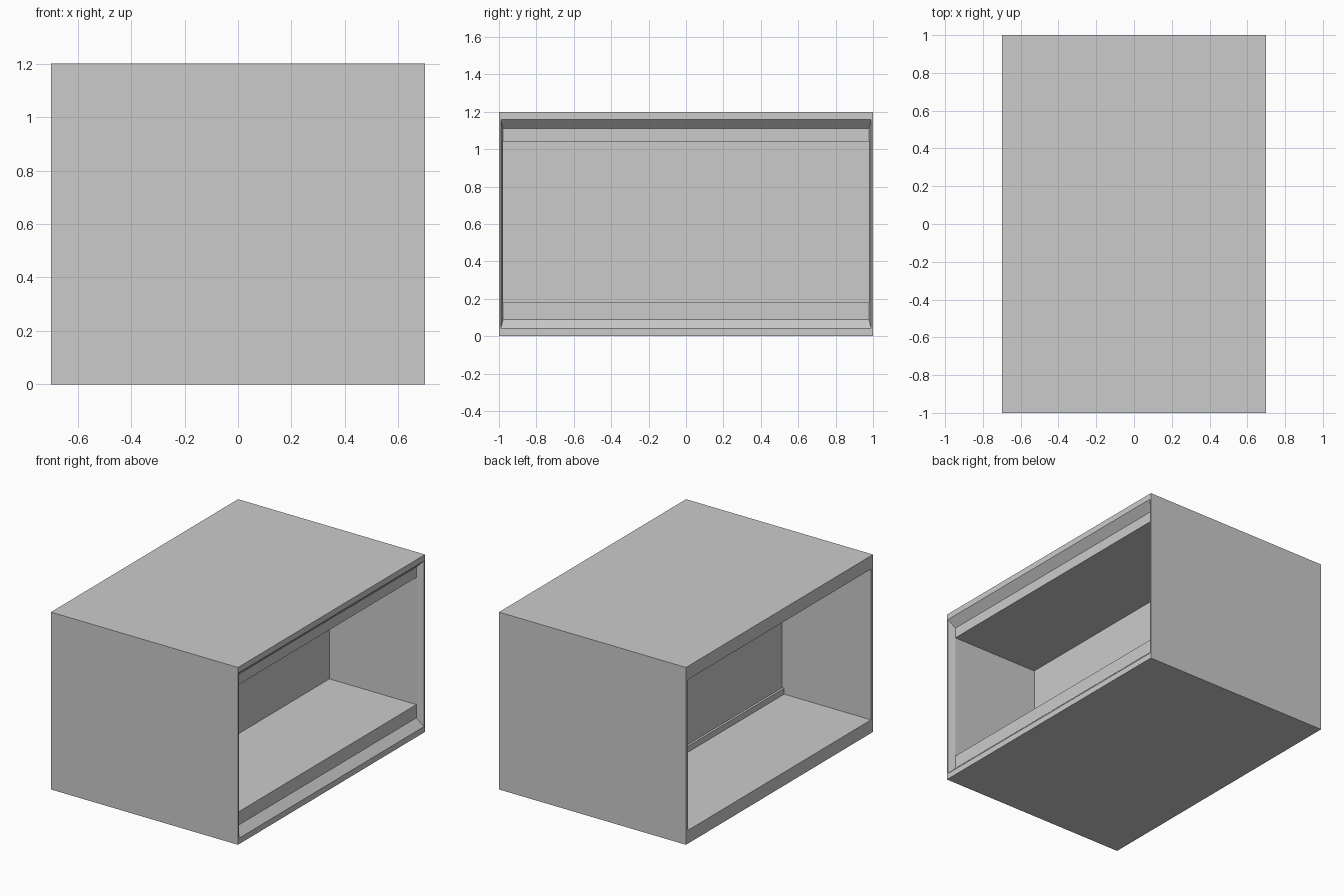
import bpy, bmesh

if "Cube" in bpy.data.objects:
    bpy.data.objects.remove(bpy.data.objects["Cube"])

INNER_Y = 0.978      # half width of the inside
LOW, HIGH = 0.09, 1.11   # inside of the shell
SINK = 0.02          # how far inner parts sit into the shell


def finish(name, bm):
    bmesh.ops.recalc_face_normals(bm, faces=bm.faces)
    mesh = bpy.data.meshes.new(name)
    bm.to_mesh(mesh)
    bm.free()
    obj = bpy.data.objects.new(name, mesh)
    bpy.context.collection.objects.link(obj)
    return obj


def box(name, x0, x1, z0, z1):
    """Full-width block spanning the inside of the shell."""
    y = INNER_Y + 0.01
    bm = bmesh.new()
    bmesh.ops.create_cube(bm, size=1)
    for v in bm.verts:
        v.co = (x1 if v.co.x > 0 else x0,
                y if v.co.y > 0 else -y,
                z1 if v.co.z > 0 else z0)
    return finish(name, bm)


# Outer shell: a rectangular tube along x with a chamfered right-hand mouth
rings = [  # x, half width, bottom, top
    (0.70, 1.00, 0.00, 1.20),
    (-0.70, 1.00, 0.00, 1.20),
    (-0.70, INNER_Y, LOW, HIGH),
    (0.65, INNER_Y, LOW, HIGH),
    (0.70, 0.99, 0.04, 1.16),
]
bm = bmesh.new()
loops = [[bm.verts.new(p) for p in
          ((x, -y, b), (x, y, b), (x, y, t), (x, -y, t))]
         for x, y, b, t in rings]
for i, loop in enumerate(loops):
    nxt = loops[(i + 1) % len(loops)]
    for j in range(4):
        k = (j + 1) % 4
        bm.faces.new((loop[j], loop[k], nxt[k], nxt[j]))
finish("outer_shell", bm)

# Middle wall splitting the box into two compartments
box("divider_wall", -0.035, 0.0, LOW - SINK, HIGH + SINK)

# Raised floor and lowered ceiling of the right compartment
box("raised_floor", -0.015, 0.65, LOW - SINK, 0.18)
box("lowered_ceiling", -0.015, 0.65, 1.04, HIGH + SINK)

# Thin strips along the wall in the left compartment
box("bottom_strip", -0.05, -0.02, LOW - SINK, 0.13)
box("top_strip", -0.05, -0.02, 1.07, HIGH + SINK)
